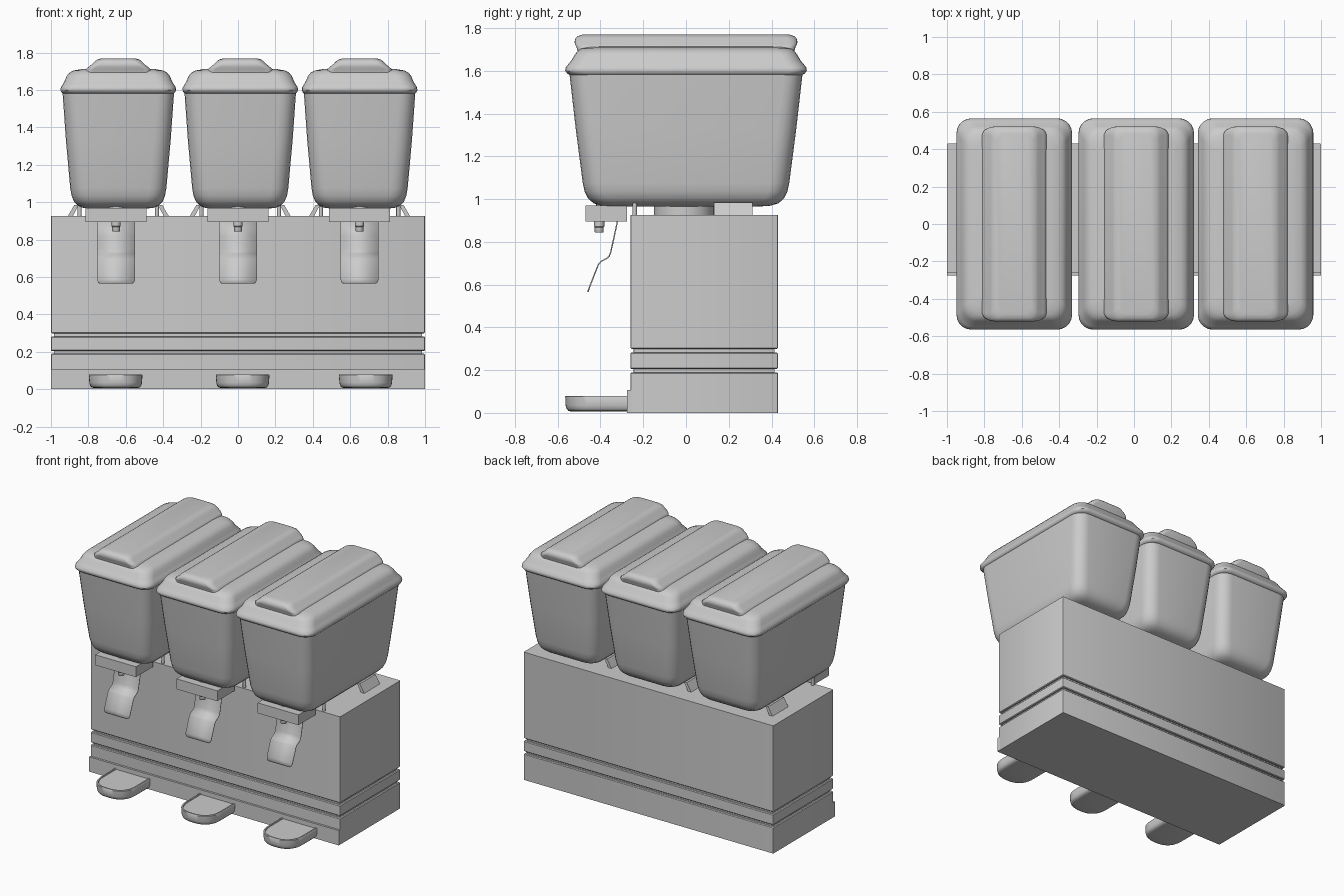
import bpy, bmesh, math

if "Cube" in bpy.data.objects:
    bpy.data.objects.remove(bpy.data.objects["Cube"])


def finish(name, bm, smooth=35):
    bmesh.ops.recalc_face_normals(bm, faces=bm.faces)
    me = bpy.data.meshes.new(name)
    bm.to_mesh(me)
    bm.free()
    ob = bpy.data.objects.new(name, me)
    bpy.context.collection.objects.link(ob)
    me.shade_smooth()
    me.set_sharp_from_angle(angle=math.radians(smooth))
    return ob


def skin(name, loops, smooth=35):
    """Bridge a stack of equal-length point loops and cap both ends."""
    bm = bmesh.new()
    rings = [[bm.verts.new(p) for p in loop] for loop in loops]
    n = len(rings[0])
    for a, b in zip(rings, rings[1:]):
        for i in range(n):
            j = (i + 1) % n
            bm.faces.new((a[i], a[j], b[j], b[i]))
    bm.faces.new(rings[0][::-1])
    bm.faces.new(rings[-1])
    return finish(name, bm, smooth)


def round_rect(cx, cy, hw, hd, r, z, seg=5):
    pts = []
    for k, (sx, sy) in enumerate([(1, 1), (-1, 1), (-1, -1), (1, -1)]):
        for i in range(seg + 1):
            a = math.pi / 2 * (k + i / seg)
            pts.append((cx + sx * (hw - r) + r * math.cos(a),
                        cy + sy * (hd - r) + r * math.sin(a), z))
    return pts


def rect_loft(name, cx, cy, rows, seg=5, smooth=35):
    return skin(name, [round_rect(cx, cy, w, d, r, z, seg) for w, d, r, z in rows], smooth)


def prism(name, outline, y0, y1):
    return skin(name, [[(x, y, z) for x, z in outline] for y in (y0, y1)])


def box(name, x0, x1, y0, y1, z0, z1):
    return prism(name, [(x0, z0), (x1, z0), (x1, z1), (x0, z1)], y0, y1)


def turned(name, cx, cy, rows, n=24):
    return skin(name, [[(cx + r * math.cos(2 * math.pi * i / n),
                         cy + r * math.sin(2 * math.pi * i / n), z) for i in range(n)]
                       for r, z in rows])


# Cabinet with two horizontal grooves
rows = []
for z0, z1 in [(0, .19), (.205, .283), (.299, .925)]:
    b = .005 if z0 else 0
    t = .005 if z1 < .9 else 0
    if z0:
        rows.append((.985, .33, .006, z0))
        rows.append((1 - b, .345 - b, .006, z0))
        rows.append((1, .345, .006, z0 + b))
    else:
        rows.append((1, .345, .006, 0))
    rows.append((1, .345, .006, z1 - t))
    if t:
        rows.append((1 - t, .345 - t, .006, z1))
        rows.append((.985, .33, .006, z1))
rect_loft("cabinet", 0, .085, rows, 2, 25)
box("front_plinth", -1, 1, -.275, -.25, 0, .107)

tank_x = (-.64, .012, .65)
tap_x = (-.652, 0, .65)
tray_x = (-.654, .025, .683)

for side, cx, tx, dx in zip(("left", "middle", "right"), tank_x, tap_x, tray_x):
    # Tapered tank with rounded bottom
    rect_loft(f"{side}_tank", cx, 0, [
        (.13, .34, .06, .965), (.185, .395, .07, .969), (.215, .432, .08, .98),
        (.237, .458, .085, 1.003), (.25, .474, .09, 1.035), (.257, .483, .09, 1.075),
        (.28, .516, .09, 1.33), (.298, .545, .085, 1.585)])
    # Lid with rim and rounded shoulders
    rect_loft(f"{side}_lid", cx, 0, [
        (.296, .543, .08, 1.58), (.304, .556, .08, 1.588), (.309, .565, .08, 1.6),
        (.307, .563, .08, 1.615), (.296, .55, .08, 1.632), (.286, .535, .08, 1.65),
        (.276, .521, .08, 1.675), (.262, .508, .08, 1.692), (.24, .49, .08, 1.704),
        (.2, .46, .07, 1.711), (.15, .42, .06, 1.715)], smooth=50)
    # Raised ridge along the lid
    rect_loft(f"{side}_lid_ridge", cx, 0, [
        (.175, .505, .04, 1.68), (.172, .512, .04, 1.712), (.158, .52, .045, 1.724),
        (.14, .521, .045, 1.738), (.126, .517, .045, 1.753), (.112, .505, .045, 1.763),
        (.09, .485, .045, 1.769)], smooth=50)
    # Cooling hub under the tank
    turned(f"{side}_tank_hub", cx, -.01, [(.14, .92), (.14, .972)], 40)
    # Slanted supports and locating pins
    for s, lab in ((-1, "a"), (1, "b")):
        prism(f"{side}_support_{lab}",
              [(cx + s * x, z) for x, z in
               [(.272, .922), (.235, .985), (.212, .985), (.245, .922)]], .13, .31)
        turned(f"{side}_pin_{lab}", cx + s * .207, -.24, [(.011, .92), (.011, .99)], 12)

    # Tap block, neck and nozzle
    box(f"{side}_tap_block", tx - .163, tx + .163, -.47, -.275, .895, .97)
    turned(f"{side}_tap_neck", tx, -.37, [(.05, .96), (.05, 1.0)])
    turned(f"{side}_nozzle", tx, -.406,
           [(.019, .843), (.021, .846), (.021, .868), (.024, .872), (.024, .9)])

    # Bent push lever
    path = [(.102, -.32, .9), (.102, -.338, .815), (.102, -.353, .748), (.102, -.36, .732),
            (.102, -.372, .722), (.102, -.398, .708), (.102, -.41, .694),
            (.102, -.45, .592), (.099, -.455, .578), (.093, -.458, .569), (.084, -.46, .566)]
    bm = bmesh.new()
    pairs = [(bm.verts.new((tx - w, y, z)), bm.verts.new((tx + w, y, z))) for w, y, z in path]
    for (a, b), (c, d) in zip(pairs, pairs[1:]):
        bm.faces.new((a, b, d, c))
    lever = finish(f"{side}_lever", bm, 45)
    mod = lever.modifiers.new("thickness", "SOLIDIFY")
    mod.thickness = .006
    mod.offset = 0

    # D-shaped drip tray with rounded underside and shallow lip
    loops = []
    for inset, z in [(.03, .006), (.014, .01), (.006, .02), (.002, .035), (0, .076),
                     (.003, .08), (.012, .08), (.014, .074)]:
        w, d = .143 - inset, .15 - inset
        loop = [(dx + w, -.27, z)]
        for i in range(25):
            a = math.pi * i / 24
            c, s = math.cos(a), math.sin(a)
            loop.append((dx + w * math.copysign(abs(c) ** .8, c), -.415 - d * abs(s) ** .8, z))
        loop.append((dx - w, -.27, z))
        loops.append(loop)
    skin(f"{side}_drip_tray", loops, 40)
